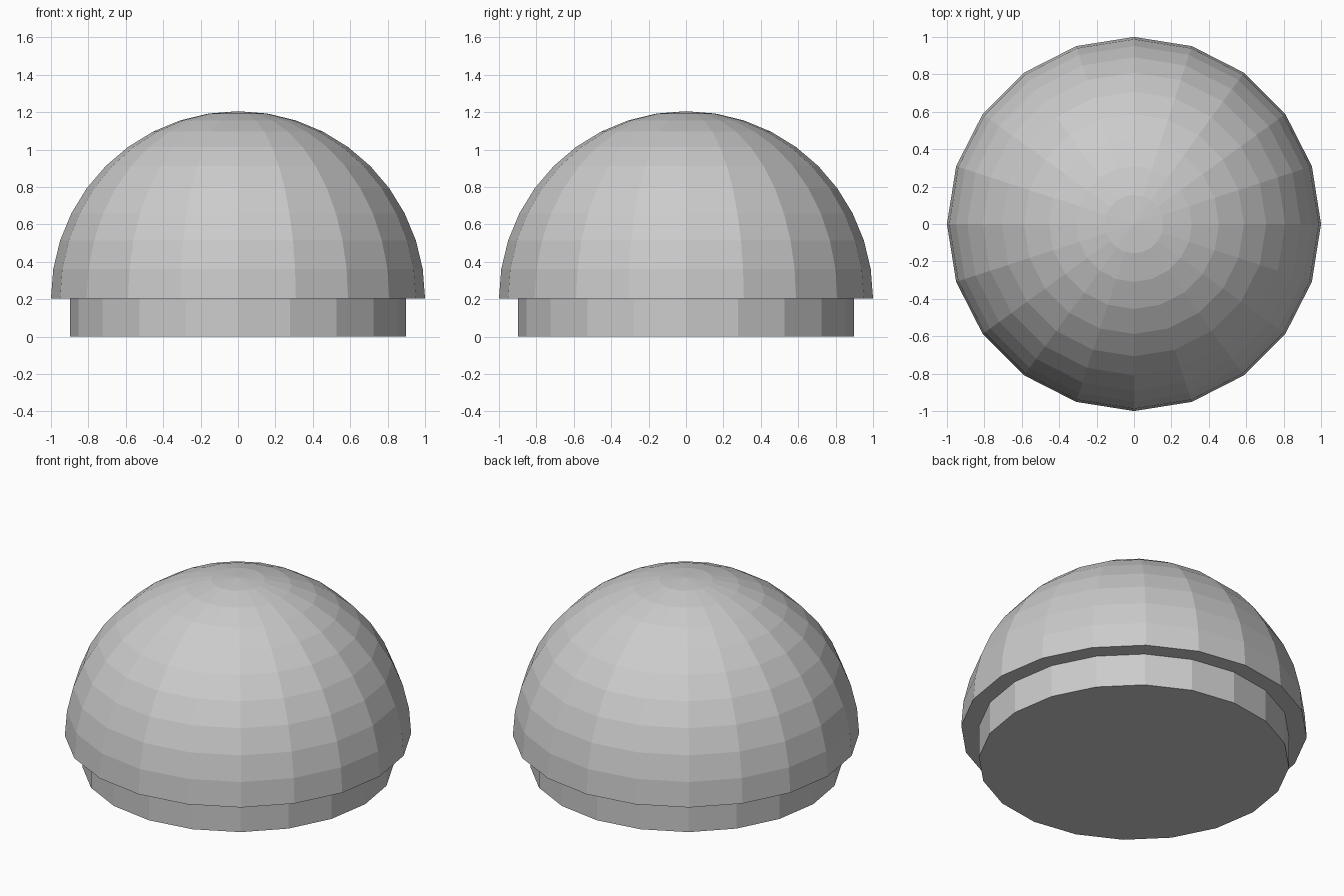
import bpy, math

if "Cube" in bpy.data.objects:
    bpy.data.objects.remove(bpy.data.objects["Cube"])

SIDES = 20


def lathe(name, profile):
    """Closed solid from (radius, z) points, bottom to top; radius 0 is a pole."""
    verts, faces, rings = [], [], []
    for r, z in profile:
        start = len(verts)
        n = 1 if r < 1e-6 else SIDES
        for i in range(n):
            a = 2 * math.pi * i / SIDES
            verts.append((r * math.cos(a), r * math.sin(a), z))
        rings.append([start + i % n for i in range(SIDES)])
    faces.append(rings[0][::-1])
    for lo, hi in zip(rings, rings[1:]):
        for i in range(SIDES):
            j = (i + 1) % SIDES
            quad = (lo[i], lo[j], hi[j], hi[i])
            faces.append(quad if hi[i] != hi[j] else quad[:3])
    if len(set(rings[-1])) > 1:
        faces.append(rings[-1])
    mesh = bpy.data.meshes.new(name)
    mesh.from_pydata(verts, [], faces)
    obj = bpy.data.objects.new(name, mesh)
    bpy.context.collection.objects.link(obj)
    return obj


BASE_TOP = 0.205

# Short recessed drum the dome stands on
lathe("base", [(0.897, 0), (0.897, BASE_TOP)])

# Faceted hemisphere with a flat underside, rings every 9 degrees
dome_profile = [(math.cos(math.radians(9 * k)), BASE_TOP + math.sin(math.radians(9 * k)))
                for k in range(11)]
lathe("dome", dome_profile)
